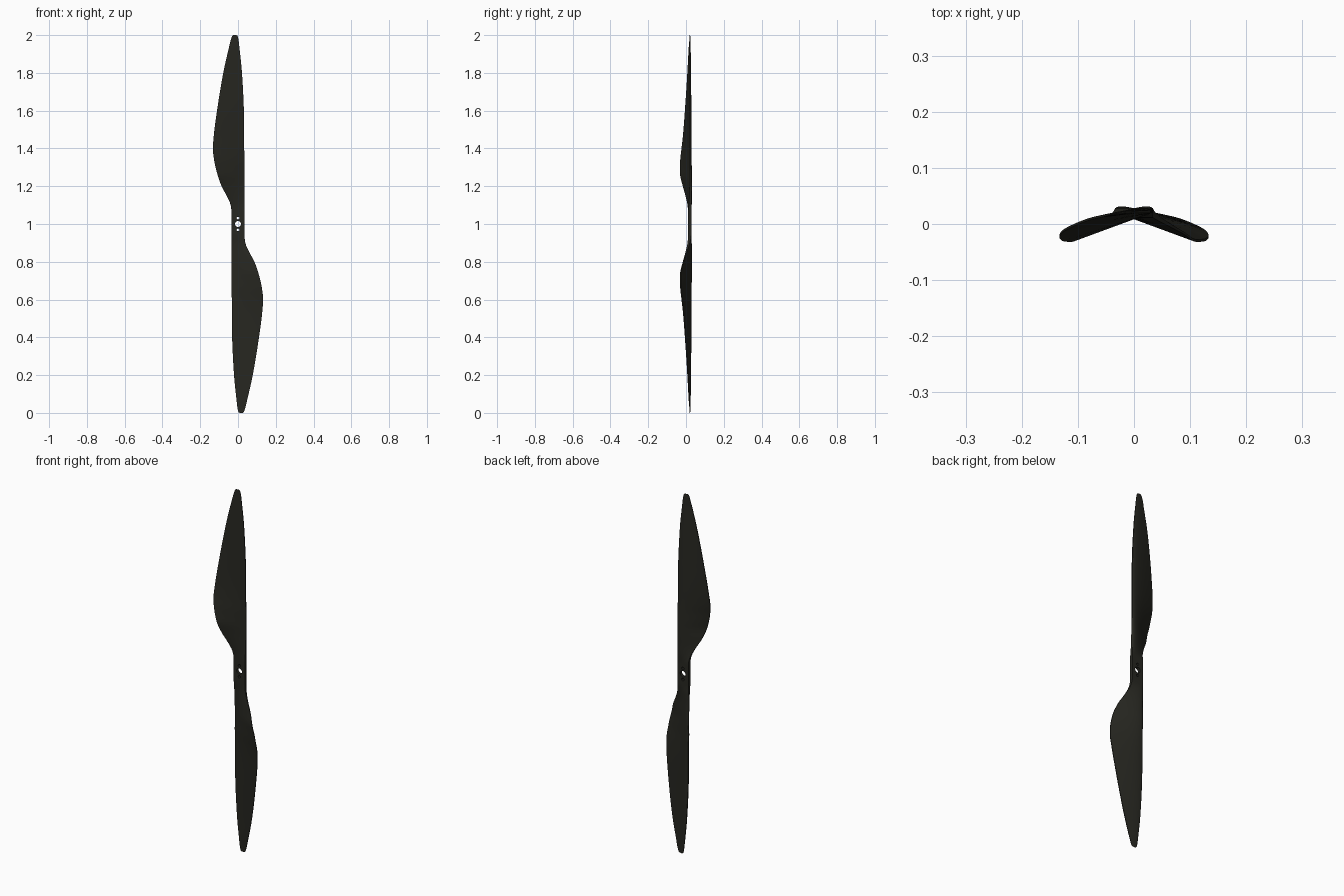
import bpy, bmesh, math
from mathutils import Matrix

if "Cube" in bpy.data.objects:
    bpy.data.objects.remove(bpy.data.objects["Cube"])

# Blade stations: height above hub, left x, right x, left y, right y, thickness, boxiness
STATIONS = [
    (0.00, -0.034, 0.034, 0.011, 0.011, 0.017, 1.0),
    (0.06, -0.034, 0.034, 0.011, 0.011, 0.017, 1.0),
    (0.10, -0.039, 0.034, 0.008, 0.015, 0.017, 0.6),
    (0.15, -0.060, 0.034, -0.003, 0.018, 0.017, 0.2),
    (0.20, -0.087, 0.034, -0.017, 0.020, 0.018, 0.0),
    (0.27, -0.111, 0.034, -0.032, 0.021, 0.019, 0.0),
    (0.33, -0.125, 0.034, -0.031, 0.020, 0.018, 0.0),
    (0.40, -0.133, 0.033, -0.024, 0.020, 0.016, 0.0),
    (0.46, -0.129, 0.033, -0.017, 0.020, 0.015, 0.0),
    (0.60, -0.111, 0.031, -0.006, 0.020, 0.013, 0.0),
    (0.80, -0.078, 0.021, 0.007, 0.020, 0.009, 0.0),
    (0.93, -0.049, 0.008, 0.014, 0.020, 0.006, 0.0),
    (0.985, -0.035, 0.001, 0.018, 0.020, 0.004, 0.0),
    (0.996, -0.031, -0.003, 0.018, 0.020, 0.003, 0.0),
    (1.00, -0.025, -0.008, 0.019, 0.020, 0.002, 0.0),
]
N = 20          # points across the chord
EDGE = 0.004    # thickness of the blade edges


def slope(i, k):
    if i == 0 or i == len(STATIONS) - 1:
        return 0.0
    a, b, c = STATIONS[i - 1:i + 2]
    d0 = (b[k] - a[k]) / (b[0] - a[0])
    d1 = (c[k] - b[k]) / (c[0] - b[0])
    return 0.0 if d0 * d1 <= 0 else 2 * d0 * d1 / (d0 + d1)


def station(i, t):
    """Smooth interpolation between station i and i + 1."""
    a, b = STATIONS[i], STATIONS[i + 1]
    h = b[0] - a[0]
    out = [a[0] + h * t]
    for k in range(1, 7):
        out.append((2*t**3 - 3*t*t + 1) * a[k] + (t**3 - 2*t*t + t) * h * slope(i, k)
                   + (3*t*t - 2*t**3) * b[k] + (t**3 - t*t) * h * slope(i + 1, k))
    return out


def section(dz, xl, xr, yl, yr, thick, box):
    """Back and front point rows of one cross-section, left to right."""
    back, front = [], []
    for j in range(N + 1):
        s = 0.5 - 0.5 * math.cos(math.pi * j / N)
        u = 1 - s
        foil = max(0, 2.969*math.sqrt(u) - 1.26*u - 3.516*u**2 + 2.843*u**3 - 1.015*u**4)
        f = foil * (1 - box) + box * (1 if 0 < j < N else 0.9)
        e = min(EDGE, thick * 0.5)
        x, y = xl + (xr - xl) * s, yl + (yr - yl) * s
        back.append((x, y + e + (thick - e) * f, dz))
        front.append((x, y, dz))
    return back, front


# Loft rows: upper blade, and the same turned half a revolution for the lower blade
upper = []
for i in range(len(STATIONS) - 1):
    steps = max(2, round((STATIONS[i + 1][0] - STATIONS[i][0]) / 0.015))
    upper += [section(*station(i, n / steps)) for n in range(steps)]
upper.append(section(*STATIONS[-1]))


def turned(row):
    return [(-x, y, -z) for x, y, z in reversed(row)]


lower = [(turned(b), turned(f)) for b, f in reversed(upper[1:])]

bm = bmesh.new()
rings = []
for back, front in lower + upper:
    rings.append([bm.verts.new((x, y, z + 1)) for x, y, z in back + front[::-1]])
for r0, r1 in zip(rings, rings[1:]):
    for j in range(len(r0)):
        k = (j + 1) % len(r0)
        bm.faces.new((r0[j], r0[k], r1[k], r1[j]))
bm.faces.new(rings[0])
bm.faces.new(rings[-1])
bmesh.ops.recalc_face_normals(bm, faces=bm.faces)
mesh = bpy.data.meshes.new("propeller")
bm.to_mesh(mesh)
bm.free()
prop = bpy.data.objects.new("propeller", mesh)
bpy.context.collection.objects.link(prop)

# Shaft hole and two bolt holes through the hub
bm = bmesh.new()
for z, r in ((1.0, 0.016), (1.031, 0.007), (0.969, 0.007)):
    bmesh.ops.create_cone(bm, cap_ends=True, segments=32, radius1=r, radius2=r, depth=0.2,
                          matrix=Matrix.Translation((0, 0, z)) @ Matrix.Rotation(math.pi / 2, 4, 'X'))
cut_mesh = bpy.data.meshes.new("hole_cutter")
bm.to_mesh(cut_mesh)
bm.free()
cutter = bpy.data.objects.new("hole_cutter", cut_mesh)
bpy.context.collection.objects.link(cutter)
cutter.hide_render = True

bpy.context.view_layer.objects.active = prop
prop.select_set(True)
mod = prop.modifiers.new("holes", 'BOOLEAN')
mod.operation = 'DIFFERENCE'
mod.solver = 'EXACT'
mod.object = cutter
bpy.ops.object.modifier_apply(modifier=mod.name)
bpy.data.objects.remove(cutter)

# Dark finish, smooth surfaces with crisp edges
mat = bpy.data.materials.new("dark_composite")
mat.diffuse_color = (0.02, 0.02, 0.015, 1)
mat.use_nodes = True
mat.node_tree.nodes["Principled BSDF"].inputs["Base Color"].default_value = mat.diffuse_color
prop.data.materials.clear()
prop.data.materials.append(mat)
bpy.ops.object.shade_smooth_by_angle(angle=math.radians(35))
